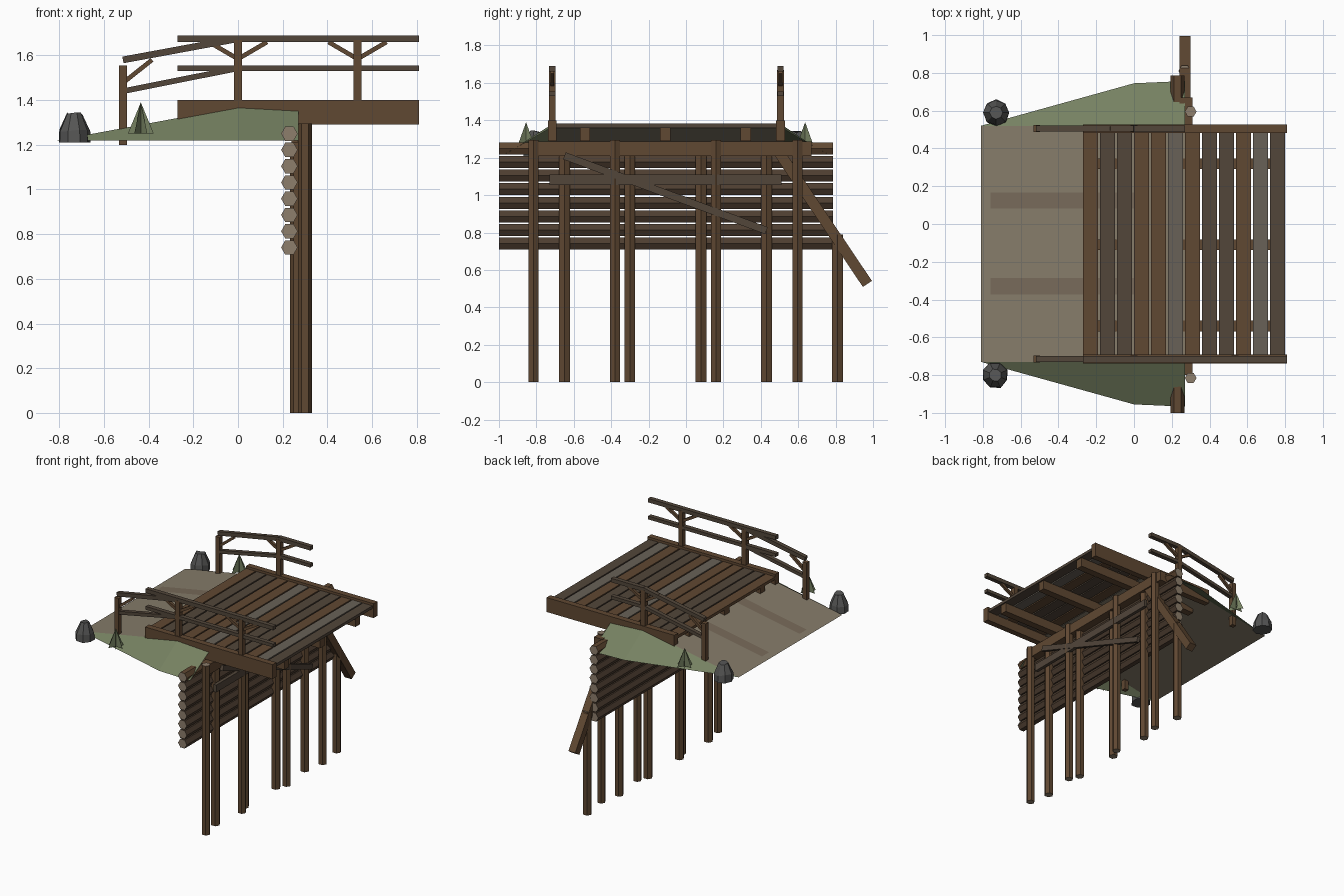
import bpy, bmesh, math, random
from mathutils import Vector, Matrix

if "Cube" in bpy.data.objects:
    bpy.data.objects.remove(bpy.data.objects["Cube"])
random.seed(4)


def mat(name, r, g, b):
    m = bpy.data.materials.new(name)
    m.diffuse_color = (r, g, b, 1)
    m.use_nodes = True
    m.node_tree.nodes["Principled BSDF"].inputs["Base Color"].default_value = m.diffuse_color
    return m


BROWN = mat("brown_wood", .117, .065, .032)
DARK = mat("dark_wood", .075, .048, .03)
GREYW = mat("weathered_wood", .084, .061, .042)
PALE = mat("pale_wood", .14, .12, .095)
GRAIN = mat("end_grain", .27, .21, .15)
ROAD = mat("dirt_road", .238, .202, .144)
TRACK = mat("wheel_track", .185, .142, .10)
GRASS = mat("grass", .18, .22, .12)
ROCK = mat("rock", .09, .09, .088)


def mesh(name, verts, faces, *mats):
    me = bpy.data.meshes.new(name)
    me.from_pydata(verts, [], faces)
    for m in mats:
        me.materials.append(m)
    ob = bpy.data.objects.new(name, me)
    bpy.context.collection.objects.link(ob)
    return ob


def bar(name, p, q, side, w, h, m):
    """Square timber from p to q; w is measured along side, h across it."""
    p, q, side = Vector(p), Vector(q), Vector(side)
    up = (q - p).cross(side).normalized()
    v = [c + side * (w / 2 * a) + up * (h / 2 * b)
         for c in (p, q) for a, b in ((-1, -1), (1, -1), (1, 1), (-1, 1))]
    f = [(3, 2, 1, 0), (4, 5, 6, 7)] + [(i, (i + 1) % 4, (i + 1) % 4 + 4, i + 4) for i in range(4)]
    return mesh(name, v, f, m)


def box(name, x0, x1, y0, y1, z0, z1, m):
    y, z = (y0 + y1) / 2, (z0 + z1) / 2
    return bar(name, (x0, y, z), (x1, y, z), (0, 1, 0), y1 - y0, z1 - z0, m)


def log(name, p, q, r, m):
    """Six-sided log with pale ends; corners point along x."""
    p, q = Vector(p), Vector(q)
    u = Vector((1, 0, 0))
    w = (q - p).normalized().cross(u)
    ring = [u * (r * math.cos(i * math.pi / 3)) + w * (r * math.sin(i * math.pi / 3)) for i in range(6)]
    v = [c + d for c in (p, q) for d in ring]
    f = [tuple(range(5, -1, -1)), tuple(range(6, 12))]
    f += [(i, (i + 1) % 6, (i + 1) % 6 + 6, i + 6) for i in range(6)]
    ob = mesh(name, v, f, m, GRAIN)
    for i in (0, 1):
        ob.data.polygons[i].material_index = 1
    return ob


MID = -0.105          # centre line of the roadway
HALF = 0.625          # half the road width
PROFILE = ((-.81, 1.22), (0, 1.37), (.27, 1.355))


def road_z(x):
    return 1.37 + .185 * x if x < 0 else 1.37 - .055 * x


# Road sheet and wheel tracks
mesh("road", [(x, MID + s * HALF, z) for x, z in PROFILE for s in (-1, 1)],
     [(0, 2, 3, 1), (2, 4, 5, 3)], ROAD)
for y in (-.33, .125):
    mesh("wheel_track", [(x, y + d, road_z(x) + .002) for x in (-.76, 0) for d in (-.043, .043)],
         [(0, 2, 3, 1)], TRACK)

# Sloping grass shoulders
for s in (-1, 1):
    v = [(x, MID + s * HALF, z) for x, z in PROFILE]
    v += [(0, MID + s * .85, 1.22), (.27, MID + s * .862, 1.22)]
    f = [(0, 3, 1), (1, 3, 4, 2)]
    mesh("grass_shoulder", v, f if s < 0 else [t[::-1] for t in f], GRASS)

# Deck: planks, joists and edge beams
for i in range(12):
    x = -.27 + .09 * i
    box("deck_plank", x, x + .08, MID - .6, MID + .6, 1.36, 1.382,
        (BROWN, GREYW, GREYW, BROWN, BROWN, PALE, BROWN, GREYW, GREYW, BROWN, PALE, GREYW)[i])
for y in (-.54, -.11, .32):
    box("deck_joist", -.27, .79, y - .028, y + .028, 1.29, 1.36, BROWN)
for s in (-1, 1):
    y = MID + s * .61
    box("edge_beam", -.27, .81, y - .023, y + .023, 1.29, 1.40, BROWN)

# Railings: the front one runs full length, the back one is broken off
for s, flat in ((-1, (-.27, .81)), (1, (0, .27))):
    y = MID + s * .61
    Y = (0, 1, 0)
    posts = [(0, 1.30, 1.67), (-.515, 1.20, 1.555)] + ([(.535, 1.30, 1.67)] if s < 0 else [])
    for x, z0, z1 in posts:
        box("rail_post", x - .018, x + .018, y - .018, y + .018, z0, z1, BROWN)
    for z0, z1, low in ((1.66, 1.69, 1.58), (1.53, 1.555, 1.44)):
        h = z1 - z0
        box("flat_rail", flat[0], flat[1], y - .017, y + .017, z0, z1, GREYW)
        bar("sloped_rail", (-.515, y, low), (0, y, (z0 + z1) / 2), Y, .032, h, GREYW)
    for x in (0, .535) if s < 0 else (0,):
        for d in (-1, 1):
            bar("knee_brace", (x + d * .01, y, 1.59), (x + d * .13, y, 1.66), Y, .02, .02, BROWN)
    bar("knee_brace", (-.505, y, 1.485), (-.385, y, 1.58), Y, .02, .02, BROWN)

# Retaining wall of stacked logs
for i in range(8):
    z = 1.25 - .0728 * i
    log("wall_log", (.23, -1, z), (.23, .785, z), .037, DARK if i else BROWN)

# Trestle posts: outer row, inner row under the cap, one broken stub
for y in (-.815, -.38, .16, .595):
    log("outer_post", (.30, y, 0), (.30, y, 1.295), .031, BROWN)
for y in (-.65, -.30, .08, .43):
    log("inner_post", (.265, y, 0), (.265, y, 1.21), .033, BROWN)
log("stub_post", (.268, .81, 0), (.268, .81, .79), .033, BROWN)
box("cap_beam", .24, .31, -.80, .67, 1.21, 1.287, BROWN)

# Trestle bracing and leaning prop
X = (1, 0, 0)
bar("level_brace", (.315, -.73, 1.083), (.315, .51, 1.083), X, .025, .056, GREYW)
bar("diagonal_brace", (.318, -.65, 1.21), (.318, .43, .81), X, .025, .04, GREYW)
bar("leaning_prop", (.27, .50, 1.225), (.27, .97, .525), X, .058, .058, BROWN)

# Rocks at the road end
for n, (x, y) in enumerate(((-.73, .59), (-.735, -.80))):
    v = []
    for r, z in ((.073, 1.21), (.068, 1.265), (.034, 1.34)):
        for i in range(8):
            a = i * math.tau / 8 + n * .4
            k = r * random.uniform(.92, 1.04)
            v.append((x + k * math.cos(a), y + k * math.sin(a), z + (random.uniform(-.008, .006) if z > 1.22 else 0)))
    f = [tuple(range(7, -1, -1)), tuple(range(16, 24))]
    f += [(b + i, b + (i + 1) % 8, b + 8 + (i + 1) % 8, b + 8 + i) for b in (0, 8) for i in range(8)]
    mesh("rock", v, f, ROCK)

# Grass tufts made of crossed blades
for y in (-.855, .637):
    v, f = [], []
    for k in range(3):
        a = k * math.pi / 3
        dx, dy = .058 * math.cos(a), .058 * math.sin(a)
        v += [(-.435 - dx, y - dy, 1.25), (-.435 + dx, y + dy, 1.25), (-.435, y, 1.39)]
        f.append((3 * k, 3 * k + 1, 3 * k + 2))
    mesh("grass_tuft", v, f, GRASS)
